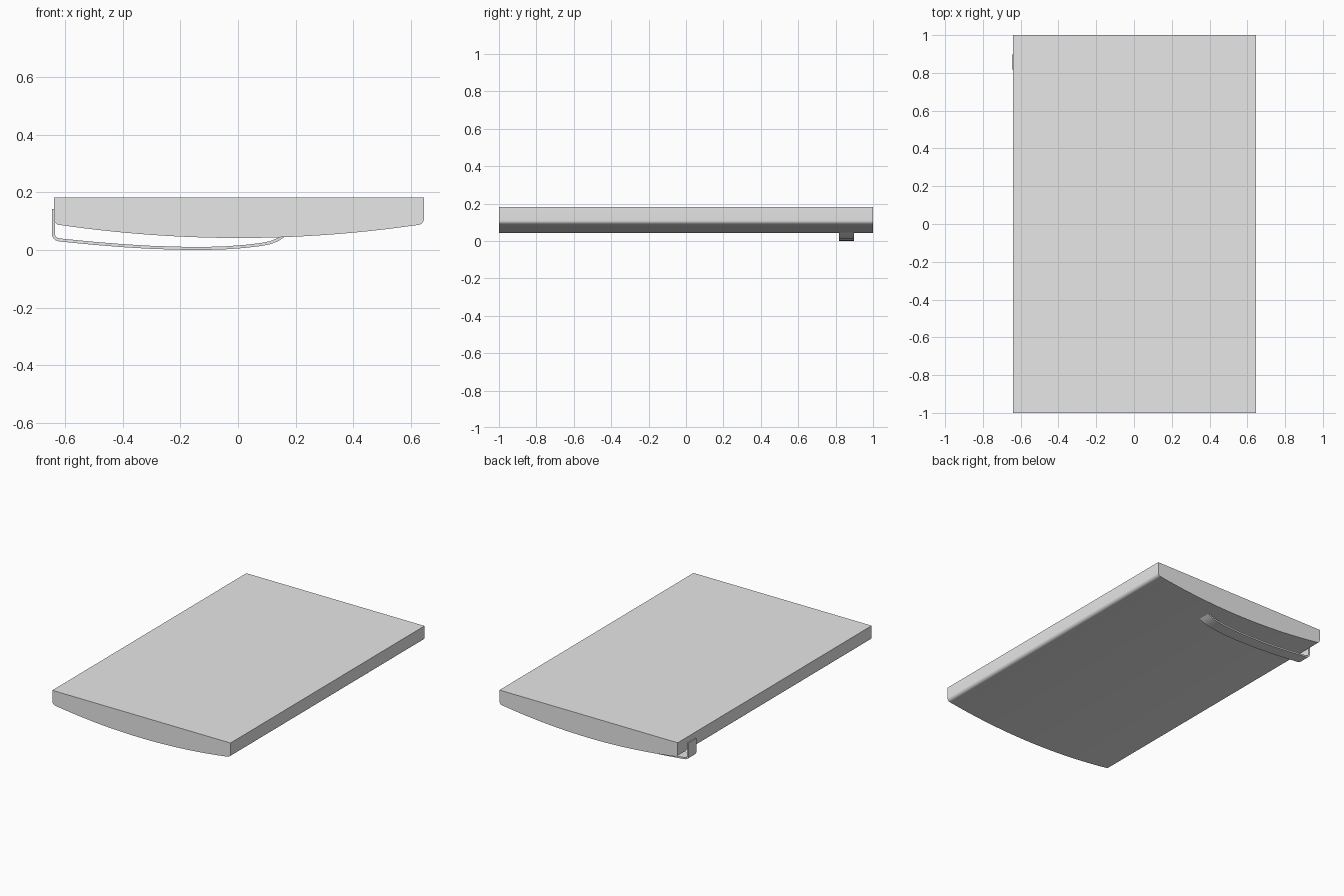
import bpy, bmesh, math
from mathutils import Vector

if "Cube" in bpy.data.objects:
    bpy.data.objects.remove(bpy.data.objects["Cube"])

grey = bpy.data.materials.new("light_grey")
grey.diffuse_color = (0.8, 0.8, 0.8, 1)
grey.use_nodes = True
grey.node_tree.nodes["Principled BSDF"].inputs["Base Color"].default_value = grey.diffuse_color


def extrude_profile(name, profile, y0, y1):
    """Prism from an x-z outline, running from y0 to y1."""
    bm = bmesh.new()
    face = bm.faces.new([bm.verts.new((x, y0, z)) for x, z in profile])
    new = bmesh.ops.extrude_face_region(bm, geom=[face])["geom"]
    verts = [g for g in new if isinstance(g, bmesh.types.BMVert)]
    bmesh.ops.translate(bm, verts=verts, vec=(0, y1 - y0, 0))
    bmesh.ops.recalc_face_normals(bm, faces=bm.faces)
    mesh = bpy.data.meshes.new(name)
    bm.to_mesh(mesh)
    bm.free()
    mesh.materials.append(grey)
    ob = bpy.data.objects.new(name, mesh)
    bpy.context.collection.objects.link(ob)
    bpy.ops.object.select_all(action='DESELECT')
    ob.select_set(True)
    bpy.context.view_layer.objects.active = ob
    bpy.ops.object.shade_smooth_by_angle(angle=math.radians(40))
    return ob


# Slab: flat top, rounded lower corners, gently bowed underside
W, TOP, LOW, R = 0.643, 0.182, 0.042, 0.022
half = []
for i in range(17):
    x = (W - R) * i / 16
    half.append((x, LOW + 0.045 * (x / (W - R)) ** 2))
for i in range(1, 8):
    a = math.radians(-90 + 90 * i / 7)
    half.append((W - R + R * math.cos(a), 0.087 + R + R * math.sin(a)))
half.append((W, TOP))
body = [(-x, z) for x, z in reversed(half[1:])] + half
extrude_profile("slab", [(x + 0.003, z) for x, z in body], -1, 1)

# Clip: thin strip hooked round the left edge and running under the slab
outer = [(-0.647, 0.143), (-0.647, 0.056), (-0.6455, 0.048), (-0.641, 0.040),
         (-0.634, 0.034), (-0.626, 0.031), (-0.615, 0.0293), (-0.5, 0.018),
         (-0.4, 0.010), (-0.3, 0.004), (-0.2, 0.001), (-0.13, 0.0),
         (-0.05, 0.002), (0.02, 0.007), (0.08, 0.014), (0.115, 0.021),
         (0.14, 0.031), (0.168, 0.050)]
pts = [Vector(p) for p in outer]
inner = []
for i, p in enumerate(pts):
    d = (pts[min(i + 1, len(pts) - 1)] - pts[max(i - 1, 0)]).normalized()
    inner.append(p + Vector((-d.y, d.x)) * 0.0105)
extrude_profile("clip", [tuple(p) for p in pts + inner[::-1]], 0.817, 0.897)
